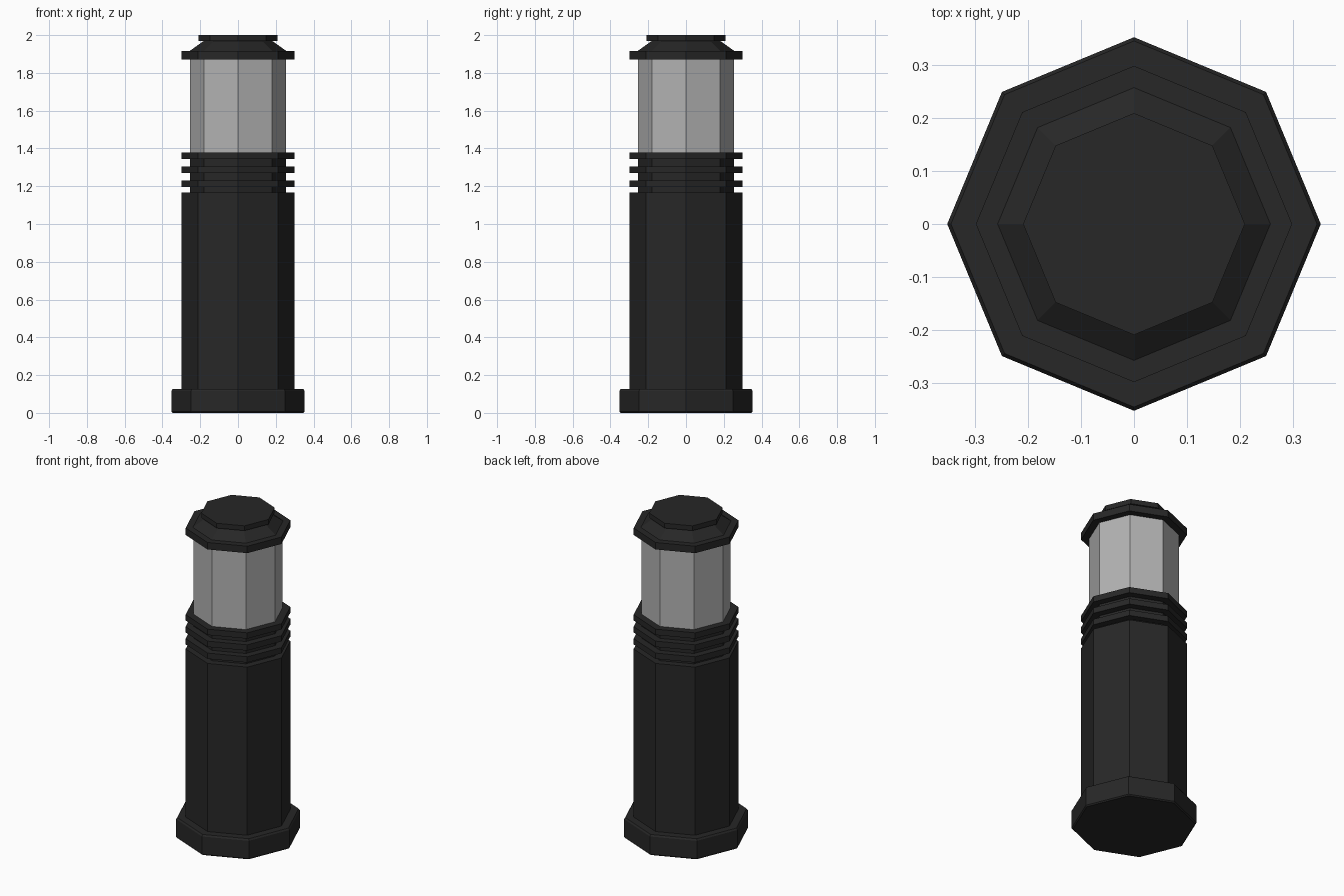
import bpy, bmesh, math

if "Cube" in bpy.data.objects:
    bpy.data.objects.remove(bpy.data.objects["Cube"])

SIDES = 8


def material(name, color):
    m = bpy.data.materials.new(name)
    m.diffuse_color = color
    m.use_nodes = True
    m.node_tree.nodes["Principled BSDF"].inputs["Base Color"].default_value = m.diffuse_color
    return m


def octagon_part(name, profile, mat):
    """Stack octagonal rings from (radius, z) pairs, corners on the axes, ends capped."""
    bm = bmesh.new()
    rings = [[bm.verts.new((r * math.cos(math.tau * i / SIDES),
                            r * math.sin(math.tau * i / SIDES), z))
              for i in range(SIDES)] for r, z in profile]
    for low, high in zip(rings, rings[1:]):
        for i in range(SIDES):
            j = (i + 1) % SIDES
            bm.faces.new((low[i], low[j], high[j], high[i]))
    bm.faces.new(rings[0][::-1])
    bm.faces.new(rings[-1])
    mesh = bpy.data.meshes.new(name)
    bm.to_mesh(mesh)
    bm.free()
    mesh.materials.append(mat)
    obj = bpy.data.objects.new(name, mesh)
    bpy.context.collection.objects.link(obj)
    return obj


dark = material("dark_metal", (0.02, 0.02, 0.02, 1))
pane = material("frosted_pane", (0.45, 0.45, 0.45, 1))

# Foot with a softened upper and lower edge
octagon_part("base", [(0.345, 0), (0.352, 0.007), (0.352, 0.117), (0.345, 0.127)], dark)

# Main post, then narrow neck carrying the cooling fins
octagon_part("post", [(0.298, 0.12), (0.298, 1.167)], dark)
octagon_part("neck", [(0.254, 1.16), (0.254, 1.36)], dark)
for n in range(3):
    z = 1.195 + 0.074 * n
    octagon_part(f"fin_{n + 1}", [(0.298, z), (0.298, z + 0.036)], dark)

# Lamp panes
octagon_part("lamp_pane", [(0.254, 1.375), (0.254, 1.875)], pane)

# Cap: brim, sloped roof and flat lid
octagon_part("cap", [(0.298, 1.872), (0.298, 1.915), (0.257, 1.915), (0.18, 1.97),
                     (0.209, 1.97), (0.209, 2.0)], dark)
